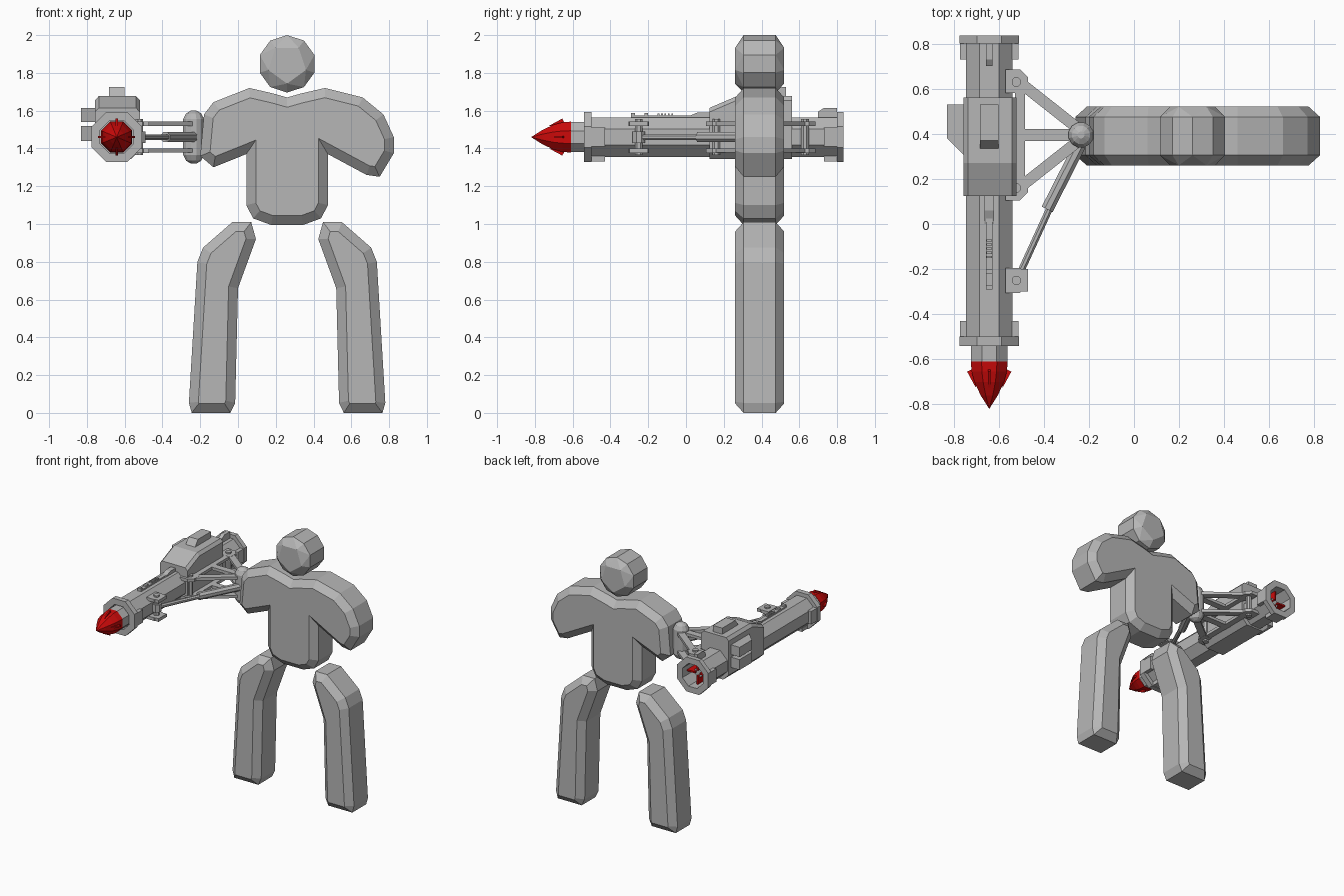
import bpy, bmesh, math
from mathutils import Matrix, Vector

if "Cube" in bpy.data.objects:
    bpy.data.objects.remove(bpy.data.objects["Cube"])


def material(name, rgb):
    m = bpy.data.materials.new(name)
    m.diffuse_color = (*rgb, 1)
    m.use_nodes = True
    m.node_tree.nodes["Principled BSDF"].inputs["Base Color"].default_value = m.diffuse_color
    return m


GREY = material("grey", (0.47, 0.47, 0.47))
RED = material("red", (0.60, 0.003, 0.003))


def finish(name, bm, mat=GREY):
    bmesh.ops.remove_doubles(bm, verts=bm.verts, dist=1e-5)
    bmesh.ops.recalc_face_normals(bm, faces=bm.faces)
    me = bpy.data.meshes.new(name)
    bm.to_mesh(me)
    bm.free()
    me.materials.append(mat)
    ob = bpy.data.objects.new(name, me)
    bpy.context.collection.objects.link(ob)
    return ob


def loft(bm, rings, closed=False):
    """Skin rings of points; cap the ends unless the rings form a loop."""
    vs = [[bm.verts.new(p) for p in r] for r in rings]
    n = len(vs[0])
    pairs = list(zip(vs, vs[1:])) + ([(vs[-1], vs[0])] if closed else [])
    for a, b in pairs:
        for i in range(n):
            j = (i + 1) % n
            bm.faces.new((a[i], a[j], b[j], b[i]))
    if not closed:
        bm.faces.new(vs[0])
        bm.faces.new(vs[-1])


def lathe(name, profile, sides, M, mat=GREY, closed=False):
    """Turn (height, flat-to-centre radius) points around local z."""
    bm = bmesh.new()
    k = 1 / math.cos(math.pi / sides)
    rings = []
    for h, r in profile:
        r = max(r, 1e-7) * k
        angs = [(i + .5) * math.tau / sides for i in range(sides)]
        rings.append([M @ Vector((r * math.cos(a), r * math.sin(a), h)) for a in angs])
    loft(bm, rings, closed)
    return finish(name, bm, mat)


def rod(name, p, q, r, sides=8):
    p, q = Vector(p), Vector(q)
    M = Matrix.Translation(p) @ (q - p).to_track_quat('Z', 'Y').to_matrix().to_4x4()
    return lathe(name, [(0, r), ((q - p).length, r)], sides, M)


def inset(pts, d):
    n = len(pts)
    area = sum(pts[i - 1][0] * pts[i][1] - pts[i][0] * pts[i - 1][1] for i in range(n))
    s = d if area > 0 else -d
    out = []
    for i in range(n):
        a, b, c = (Vector(pts[j % n]) for j in (i - 1, i, i + 1))
        u, v = (b - a).normalized(), (c - b).normalized()
        nu, nv = Vector((-u.y, u.x)), Vector((-v.y, v.x))
        out.append(tuple(b + (nu + nv) * s / (1 + nu.dot(nv))))
    return out


YC = 0.39  # depth centre of the figure


def slab(name, pts):
    """Front outline thickened in y with a wide chamfer."""
    inner = inset(pts, 0.05)
    bm = bmesh.new()
    loft(bm, [[(x, YC + dy, z) for x, z in ring] for ring, dy in
              ((inner, -.13), (pts, -.085), (pts, .085), (inner, .13))])
    return finish(name, bm)


def prism(name, pts, axis, lo, hi, mat=GREY):
    """Extrude a 2D outline along x, y or z."""
    put = {'x': lambda p, t: (t, p[0], p[1]), 'y': lambda p, t: (p[0], t, p[1]),
           'z': lambda p, t: (p[0], p[1], t)}[axis]
    bm = bmesh.new()
    loft(bm, [[put(p, lo) for p in pts], [put(p, hi) for p in pts]])
    return finish(name, bm, mat)


def box(name, x0, x1, y0, y1, z0, z1):
    return prism(name, [(x0, y0), (x1, y0), (x1, y1), (x0, y1)], 'z', z0, z1)


# Torso: full arm on one side, stub shoulder on the other
slab("torso", [
    (.26, 1.67), (.33, 1.69), (.46, 1.72), (.66, 1.67), (.77, 1.58), (.825, 1.46),
    (.825, 1.375), (.75, 1.25), (.68, 1.26), (.476, 1.37), (.476, 1.10), (.44, 1.03),
    (.345, .995), (.175, .995), (.08, 1.03), (.044, 1.10), (.044, 1.37), (-.13, 1.30),
    (-.2, 1.36), (-.18, 1.58), (-.13, 1.645), (.06, 1.72), (.19, 1.69)])

# Legs, mirrored about the body centre
leg = [(-.03, 1.01), (.07, 1.01), (.095, .92), (0, .66), (-.015, .053), (-.04, 0),
       (-.245, 0), (-.26, .053), (-.215, .80), (-.185, .875)]
slab("leg_right", leg)
slab("leg_left", [(.52 - x, z) for x, z in leg])

# Head: ten-sided band hulled to five-sided faces
bm = bmesh.new()
for n, r, d in ((10, .152, .085), (5, .105, .13)):
    for s in (-d, d):
        for i in range(n):
            a = -math.pi / 2 + i * math.tau / n
            bm.verts.new((.26 + r * math.cos(a), YC + s, 1.848 + r * math.sin(a)))
bmesh.ops.convex_hull(bm, input=bm.verts)
finish("head", bm)

# Launcher tube along y, hollow, with end flanges
CX, CZ = -.642, 1.46
AX = Matrix.Translation((CX, 0, CZ)) @ Matrix.Rotation(-math.pi / 2, 4, 'X')
lathe("launch_tube", [(-.53, .104), (.82, .104), (.82, .088), (-.53, .088)], 8, AX, closed=True)
for nm, a, b in (("front_flange", -.54, -.50), ("rear_flange", .80, .835)):
    lathe(nm, [(a, .133), (b, .133), (b, .088), (a, .088)], 8, AX, closed=True)
for y0, y1 in ((-.50, -.43), (.73, .80)):
    for x0, x1 in ((CX - .129, CX - .1), (CX + .1, CX + .129)):
        box("flange_lug", x0, x1, y0, y1, CZ - .05, CZ + .05)
    box("flange_lug_bottom", CX - .05, CX + .05, y0, y1, CZ - .129, CZ - .1)

# Missile inside the tube
lathe("missile_body", [(-.615, .08), (.5, .08), (.55, .035), (.76, .035)], 8, AX)
lathe("warhead", [(-.61, .082), (-.655, .078), (-.70, .066), (-.76, .038), (-.82, 0)], 8, AX, RED)
for i in range(4):
    R = AX @ Matrix.Rotation(i * math.pi / 2, 4, 'Z')
    barb = prism("warhead_barb", [(.05, -.63), (.098, -.655), (.06, -.725)], 'y', -.006, .006, RED)
    fin = prism("tail_fin", [(.02, .56), (.086, .6), (.086, .78), (.02, .78)], 'y', -.006, .006, RED)
    for ob in (barb, fin):
        ob.matrix_world = R

# Housing wrapped round the tube, sloped nose
prof = [(-.71, 1.345), (-.565, 1.345), (-.52, 1.39), (-.52, 1.655), (-.54, 1.677),
        (-.737, 1.677), (-.757, 1.655), (-.757, 1.39)]
bm = bmesh.new()
loft(bm, [[(x, y, min(z, top - (.022 if z == 1.655 else 0))) for x, z in prof]
          for y, top in ((.125, 1.615), (.27, 1.677), (.56, 1.677))])
finish("housing", bm)
prism("top_sight_box", [(.33, 1.67), (.37, 1.724), (.53, 1.724), (.53, 1.67)], 'x', -.682, -.602)
for z0, z1 in ((1.54, 1.615), (1.44, 1.52)):
    prism("side_box", [(-.75, .30), (-.83, .38), (-.83, .53), (-.75, .53)], 'z', z0, z1)

# Rail and sights on top of the tube
box("top_rail", CX - .015, CX + .015, -.29, .13, 1.555, 1.575)
prism("rail_ramp", [(-.0, 1.565), (.06, 1.59), (.13, 1.59), (.13, 1.565)], 'x', CX - .02, CX + .02)
for i in range(5):
    box("rail_rib", CX - .013, CX + .013, -.15 + i * .018, -.141 + i * .018, 1.57, 1.585)
for y in (-.22, -.29):
    box("front_sight", CX - .015, CX + .015, y, y + .02, 1.57, 1.588)
prism("rear_sight", [(.70, 1.56), (.70, 1.595), (.73, 1.615), (.80, 1.615), (.80, 1.56)],
      'x', CX - .015, CX + .015)
box("side_stud", CX + .1, CX + .112, -.455, -.43, 1.45, 1.475)

# Shoulder pivot
lathe("shoulder_pivot", [(1.32, .015), (1.335, .04), (1.365, .055), (1.555, .055),
                         (1.585, .04), (1.60, .015)], 12, Matrix.Translation((-.235, .395, 0)))


def strut(name, p, q, w, z0, z1):
    p, q = Vector(p), Vector(q)
    d = (q - p).normalized()
    s = Vector((-d.y, d.x)) * w / 2
    prism(name, [p + s, q + s, q - s, p - s], 'z', z0, z1)


# Triangular carrying frame in two levels
hub = (-.25, .395)
for z0, z1 in ((1.378, 1.40), (1.52, 1.542)):
    strut("frame_rear_arm", (-.51, .63), (-.25, .425), .05, z0, z1)
    strut("frame_front_arm", (-.51, .16), (-.25, .365), .05, z0, z1)
    strut("frame_middle_bar", (-.53, .395), hub, .052, z0, z1)
    strut("frame_rail", (-.505, .16), (-.505, .63), .045, z0, z1)
    for s, yc in ((1, .63), (-1, .16), (1, -.25), (-1, -.25)):
        prism("frame_lug", [(-.57, yc - s * .05), (-.57, yc + s * .055), (-.505, yc + s * .055),
                            (-.47, yc + s * .02), (-.47, yc - s * .05)], 'z', z0 - .001, z1 + .001)
# Hinge pins through the lugs
for y in (.63, .16, -.25):
    rod("hinge_pin", (-.522, y, 1.365), (-.522, y, 1.555), .02)
# Piston brace
rod("piston_rod", (-.52, -.25, CZ), (-.36, .10, CZ), .015)
rod("piston_sleeve", (-.385, .065, CZ), (-.24, .35, CZ), .027)
lathe("piston_eye", [(CZ - .03, .032), (CZ + .03, .032)], 8, Matrix.Translation((-.522, -.25, 0)))
